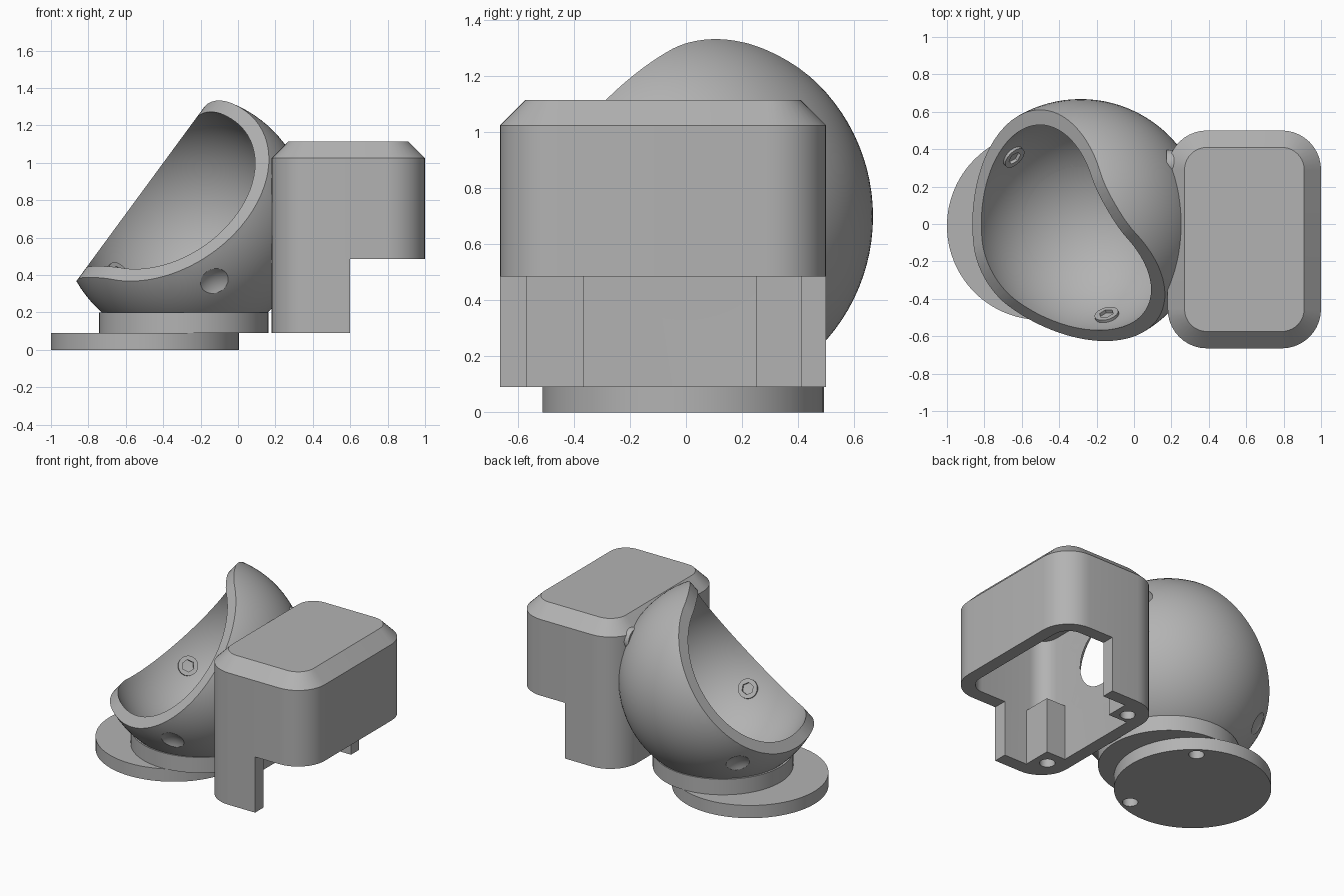
import bpy, bmesh, math
from mathutils import Vector, Matrix

cube = bpy.data.objects.get("Cube")
if cube:
    bpy.data.objects.remove(cube, do_unlink=True)

grey = bpy.data.materials.new("plain grey")
grey.use_nodes = True
grey.diffuse_color = (0.45, 0.45, 0.45, 1)
grey.node_tree.nodes["Principled BSDF"].inputs["Base Color"].default_value = grey.diffuse_color

CENTRE = Vector((-0.285, 0, 0.70))
R_OUT, R_IN = 0.668, 0.595


def finish(bm, name):
    bmesh.ops.recalc_face_normals(bm, faces=bm.faces)
    mesh = bpy.data.meshes.new(name)
    bm.to_mesh(mesh)
    bm.free()
    ob = bpy.data.objects.new(name, mesh)
    bpy.context.collection.objects.link(ob)
    return ob


def ball(name, centre, radius, seg=96):
    bm = bmesh.new()
    bmesh.ops.create_uvsphere(bm, u_segments=seg, v_segments=seg // 2, radius=radius,
                              matrix=Matrix.Translation(centre))
    return finish(bm, name)


def rod(name, a, b, radius, seg=64):
    a, b = Vector(a), Vector(b)
    rot = (b - a).to_track_quat('Z', 'Y').to_matrix().to_4x4()
    bm = bmesh.new()
    bmesh.ops.create_cone(bm, cap_ends=True, segments=seg, radius1=radius, radius2=radius,
                          depth=(b - a).length, matrix=Matrix.Translation((a + b) / 2) @ rot)
    return finish(bm, name)


def block(name, lo, hi, corner=0, chamfer=0):
    """Box with rounded upright corners and a chamfered top."""
    lo, hi = Vector(lo), Vector(hi)
    bm = bmesh.new()
    bmesh.ops.create_cube(bm, size=1, matrix=Matrix.Translation((lo + hi) / 2)
                          @ Matrix.Diagonal((hi - lo).to_4d()))
    if corner:
        upright = [e for e in bm.edges if abs(e.verts[0].co.z - e.verts[1].co.z) > 0.01]
        bmesh.ops.bevel(bm, geom=upright, offset=corner, segments=10, profile=0.5, affect='EDGES')
    if chamfer:
        top = [e for e in bm.edges if all(v.co.z > hi.z - 1e-4 for v in e.verts)]
        bmesh.ops.bevel(bm, geom=top, offset=chamfer, segments=1, affect='EDGES', clamp_overlap=False)
    return finish(bm, name)


def slice_off(bm, point, normal):
    cut = bmesh.ops.bisect_plane(bm, geom=bm.verts[:] + bm.edges[:] + bm.faces[:],
                                 plane_co=point, plane_no=normal, clear_outer=True)
    rim = [g for g in cut["geom_cut"] if isinstance(g, bmesh.types.BMEdge)]
    bmesh.ops.edgeloop_fill(bm, edges=rim)


def combine(ob, cutter, operation='DIFFERENCE', keep=False):
    mod = ob.modifiers.new("cut", 'BOOLEAN')
    mod.operation, mod.solver, mod.object = operation, 'EXACT', cutter
    dg = bpy.context.evaluated_depsgraph_get()
    dg.update()
    mesh = bpy.data.meshes.new_from_object(ob.evaluated_get(dg))
    ob.modifiers.clear()
    ob.data = mesh
    if not keep:
        bpy.data.objects.remove(cutter, do_unlink=True)


def direction(azimuth, elevation):
    a, e = math.radians(azimuth), math.radians(elevation)
    return Vector((math.cos(a) * math.cos(e), math.sin(a) * math.cos(e), math.sin(e)))


# Shared cutters: hollow of the bowl and hollow of the housing
hollow = ball("bowl_hollow", CENTRE, R_IN)
cavity = block("housing_hollow", (0.27, -0.57, -0.3), (0.91, 0.41, 1.02), corner=0.12)

# Wedge that leaves the bowl open on two tilted sides, with a rounded ridge
normals = [direction(az, 36.3) for az in (180, 240)]
bm = bmesh.new()
bmesh.ops.create_cube(bm, size=4, matrix=Matrix.Translation(CENTRE))
for n in normals:
    slice_off(bm, CENTRE + n * 0.27, n)
ridge = [e for e in bm.edges
         if all(abs((v.co - CENTRE).dot(n) - 0.27) < 1e-3 for v in e.verts for n in normals)]
bmesh.ops.bevel(bm, geom=ridge, offset=0.2, segments=10, profile=0.5, affect='EDGES')
wedge = finish(bm, "mouth_wedge")

# Bowl, flattened underneath
bowl = ball("bowl", CENTRE, R_OUT)
bm = bmesh.new()
bm.from_mesh(bowl.data)
slice_off(bm, Vector((0, 0, 0.19)), Vector((0, 0, -1)))
bm.to_mesh(bowl.data)
bm.free()
combine(bowl, wedge, 'INTERSECT')
combine(bowl, hollow, keep=True)
combine(bowl, cavity, keep=True)
parts = [bowl]

# Screws through the bowl: dimple outside, socket head inside
for side, az in (("back", 135), ("front", -74)):
    d = direction(az, -30)
    combine(bowl, ball("dimple", CENTRE + d * (R_OUT + 0.124), 0.15, 48))
    head = rod(side + "_screw_head", CENTRE + d * 0.575, CENTRE + d * 0.62, 0.065, 32)
    combine(head, rod("socket", CENTRE + d * 0.5, CENTRE + d * 0.61, 0.04, 6))
    parts.append(head)

# Collar and offset base disc
collar = rod("collar", (-0.29, 0, 0.09), (-0.29, 0, 0.2), 0.452, 96)
combine(collar, hollow, keep=True)
base = rod("base_disc", (-0.497, -0.01, 0), (-0.497, -0.01, 0.09), 0.503, 96)
for x, y in ((-0.236, 0.34), (-0.303, -0.40)):
    combine(base, rod("base_hole", (x, y, -0.1), (x, y, 0.08), 0.05, 32))
parts += [collar, base]

# Housing: rounded box, stepped underneath and hollow
housing = block("housing", (0.18, -0.665, 0.09), (1.0, 0.5, 1.115), corner=0.21, chamfer=0.09)
combine(housing, block("step", (0.60, -1, -0.1), (1.3, 1, 0.485)))
combine(housing, cavity)
combine(housing, hollow)
parts.append(housing)

# Screw bosses inside the housing
for side, y0, y1, hy in (("front", -0.58, -0.365, -0.475), ("back", 0.25, 0.42, 0.325)):
    boss = block(side + "_boss", (0.25, y0, 0.09), (0.42, y1, 0.485))
    combine(boss, rod("boss_hole", (0.325, hy, 0), (0.325, hy, 0.35), 0.05, 32))
    parts.append(boss)

# Short cable stub between bowl and housing
parts.append(rod("cable_stub", (0.175, 0.32, 0.98), (0.26, 0.32, 0.98), 0.075, 32))

for ob in parts:
    ob.data.materials.clear()
    ob.data.materials.append(grey)
    bpy.ops.object.select_all(action='DESELECT')
    ob.select_set(True)
    bpy.context.view_layer.objects.active = ob
    bpy.ops.object.shade_smooth_by_angle(angle=math.radians(30))
